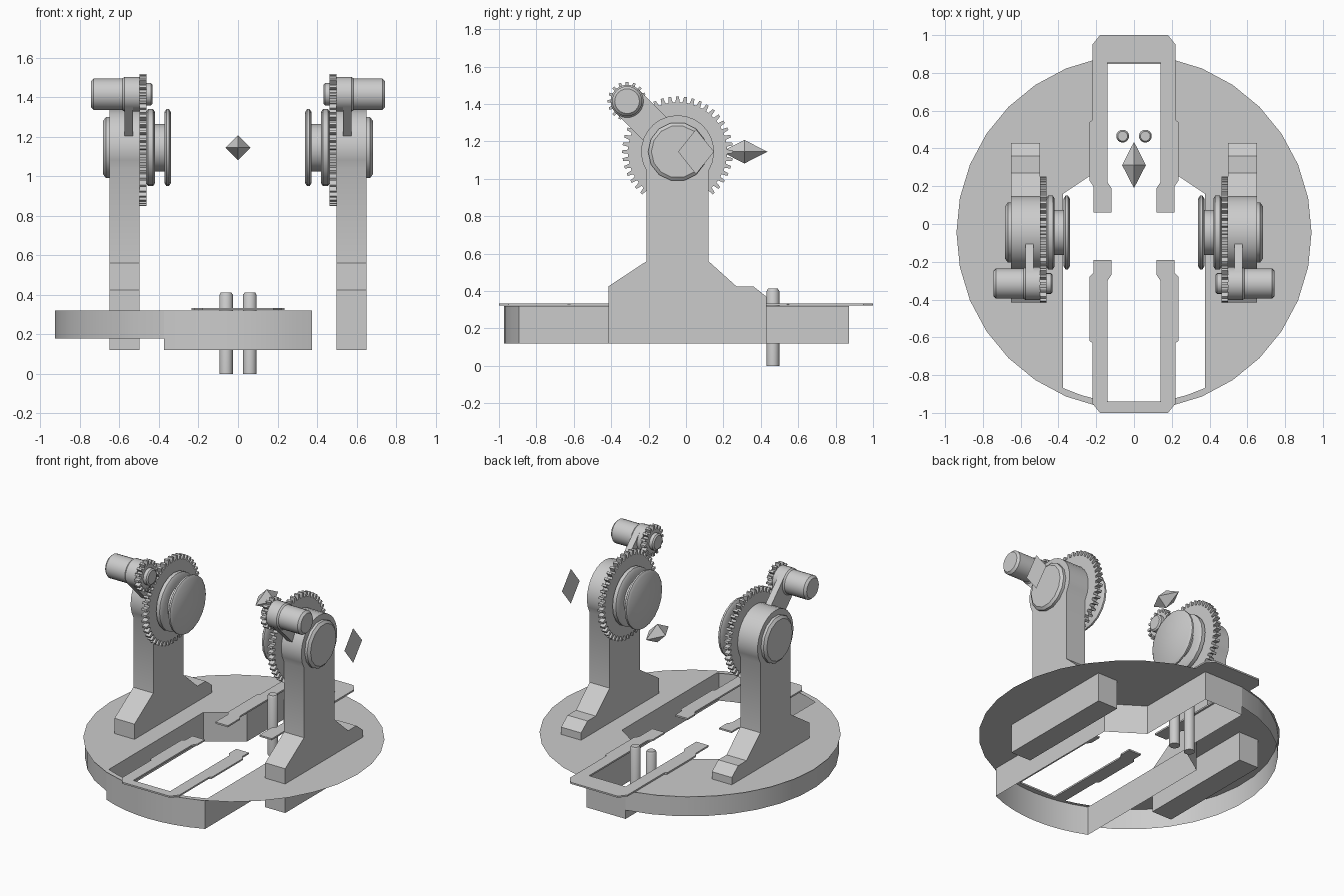
import bpy, bmesh, math
from math import sin, cos, pi, sqrt

if "Cube" in bpy.data.objects:
    bpy.data.objects.remove(bpy.data.objects["Cube"])

grey = bpy.data.materials.new("light grey")
grey.use_nodes = True
COLOR = (0.6, 0.6, 0.6, 1)
grey.diffuse_color = COLOR
grey.node_tree.nodes["Principled BSDF"].inputs["Base Color"].default_value = COLOR


def finish(name, bm, mirror=False, smooth=False, solid=True):
    if solid:
        bmesh.ops.recalc_face_normals(bm, faces=bm.faces)
    mesh = bpy.data.meshes.new(name)
    bm.to_mesh(mesh)
    bm.free()
    mesh.materials.append(grey)
    ob = bpy.data.objects.new(name, mesh)
    bpy.context.collection.objects.link(ob)
    if smooth:
        bpy.ops.object.select_all(action='DESELECT')
        ob.select_set(True)
        bpy.context.view_layer.objects.active = ob
        bpy.ops.object.shade_smooth_by_angle(angle=math.radians(35))
    if mirror:
        ob.modifiers.new("Mirror", 'MIRROR')
    return ob


def prism(name, pts, lo, hi, axis, **kw):
    """Extrude a 2D outline along x (pts are y, z) or z (pts are x, y)."""
    bm = bmesh.new()
    place = (lambda p: (lo, *p)) if axis == 'x' else (lambda p: (*p, lo))
    face = bm.faces.new([bm.verts.new(place(p)) for p in pts])
    out = bmesh.ops.extrude_face_region(bm, geom=[face])
    step = (hi - lo, 0, 0) if axis == 'x' else (0, 0, hi - lo)
    bmesh.ops.translate(bm, vec=step, verts=[v for v in out['geom'] if isinstance(v, bmesh.types.BMVert)])
    return finish(name, bm, **kw)


def lathe(name, profile, cy, cz, sides=24):
    """Turn (x, radius) pairs round an axis parallel to x; ends are capped."""
    bm = bmesh.new()
    rings = [[bm.verts.new((x, cy + r * cos(2 * pi * i / sides), cz + r * sin(2 * pi * i / sides)))
              for i in range(sides)] for x, r in profile]
    for a, b in zip(rings, rings[1:]):
        for i in range(sides):
            j = (i + 1) % sides
            bm.faces.new((a[i], a[j], b[j], b[i]))
    bm.faces.new(rings[0])
    bm.faces.new(rings[-1])
    return finish(name, bm, mirror=True, smooth=True)


def gear(name, cy, cz, root, tip, teeth, lo, hi):
    pts = []
    for i in range(teeth):
        for f, r in ((-.3, root), (-.17, tip), (.17, tip), (.3, root)):
            a = 2 * pi * (i + f) / teeth
            pts.append((cy + r * cos(a), cz + r * sin(a)))
    return prism(name, pts, lo, hi, 'x', mirror=True)


def sheet(name, pts, lo, hi, closed=False):
    """Upright wall that follows a path on the ground plan."""
    bm = bmesh.new()
    cols = [[bm.verts.new((x, y, z)) for z in (lo, hi)] for x, y in pts]
    pairs = list(zip(cols, cols[1:])) + ([(cols[-1], cols[0])] if closed else [])
    for a, b in pairs:
        bm.faces.new((a[0], b[0], b[1], a[1]))
    return finish(name, bm, smooth=True, solid=False)


# Base: thin round deck with a keyhole slot
CY, DECK, WALL, LOW = -0.045, 0.32, 0.928, 0.12
NECK, WIDE = 0.15, 0.375


def slot(r):
    right = [(WIDE, 0.16), (NECK, 0.31), (NECK, CY + sqrt(r * r - NECK ** 2))]
    left = [(-x, y) for x, y in reversed(right)]
    front = [(WIDE * k / 4, CY - sqrt(r * r - (WIDE * k / 4) ** 2)) for k in range(-4, 5)]
    return right + left + front


bm = bmesh.new()
outer = [(0.94 * cos(2 * pi * i / 32), CY + 0.94 * sin(2 * pi * i / 32)) for i in range(32)]
edges = []
for loop in (outer, slot(0.905)):
    vs = [bm.verts.new((x, y, DECK)) for x, y in loop]
    edges += [bm.edges.new((vs[i - 1], vs[i])) for i in range(len(vs))]
bmesh.ops.triangle_fill(bm, edges=edges, use_beauty=True, normal=(0, 0, 1))
bmesh.ops.dissolve_limit(bm, angle_limit=0.01, verts=bm.verts, edges=bm.edges)
for f in bm.faces:
    if f.normal.z < 0:
        f.normal_flip()
finish("base_deck", bm, solid=False)

sheet("slot_wall", slot(WALL), LOW, DECK, closed=True)
a0 = pi / 2 + math.asin(NECK / WALL)
a1 = 3 * pi / 2 - math.asin(WIDE / WALL)
arc = [a0 + (a1 - a0) * i / 14 for i in range(15)]
sheet("base_side_wall", [(WALL * cos(a), CY + WALL * sin(a)) for a in arc], 0.18, DECK)

# Flat fork plates lying on the deck
fork_back = [(.18, 1), (.22, .95), (.22, .55), (.235, .54), (.235, .23), (.215, .2),
             (.215, .06), (.12, .06), (.12, .19), (.14, .22), (.14, .855)]
fork_front = [(.18, -1), (.22, -.95), (.22, -.63), (.235, -.62), (.235, -.28), (.215, -.26),
              (.215, -.19), (.12, -.19), (.12, -.27), (.14, -.3), (.14, -.94)]
for name, half in (("back_fork_plate", fork_back), ("front_fork_plate", fork_front)):
    prism(name, half + [(-x, y) for x, y in reversed(half)], 0.323, 0.334, 'z')

# Two upright pins
bm = bmesh.new()
rings = []
for r, z in ((.034, 0), (.034, .4), (.026, .413)):
    rings.append([bm.verts.new((.06 + r * cos(pi * i / 8), .465 + r * sin(pi * i / 8), z)) for i in range(16)])
for a, b in zip(rings, rings[1:]):
    for i in range(16):
        bm.faces.new((a[i - 1], a[i], b[i], b[i - 1]))
bm.faces.new(rings[0])
bm.faces.new(rings[-1])
finish("pin", bm, mirror=True, smooth=True)

# Towers with rounded heads
HY, HZ, HEAD = -0.045, 1.145, 0.195
start = -math.acos(0.165 / HEAD)
head = [start + (pi - 2 * start) * i / 18 for i in range(19)]
outline = [(-.415, LOW), (.43, LOW), (.43, .37), (.36, .425), (.27, .425), (.12, .56)]
outline += [(HY + HEAD * cos(a), HZ + HEAD * sin(a)) for a in head]
outline += [(-.21, .56), (-.415, .425)]
prism("tower", outline, .498, .65, 'x', mirror=True, smooth=True)

# Hub, spool and large gear
lathe("hub_cap", [(.64, .158), (.668, .158), (.682, .14)], HY, HZ, 14)
gear("large_gear", HY, HZ, .265, .296, 44, .463, .498)
lathe("spool", [(.47, .16), (.462, .185), (.455, .195), (.43, .195), (.42, .18), (.42, .12), (.372, .12),
                (.372, .18), (.362, .195), (.35, .195), (.34, .18)], HY, HZ, 20)

# Motor, its arm and small gear
MY, MZ, MR = -0.315, 1.415, 0.088
lathe("motor", [(.498, MR), (.575, MR), (.585, .08), (.73, .08), (.745, .066)], MY, MZ)
gear("small_gear", MY, MZ, .078, .104, 16, .463, .498)
lathe("motor_shaft_end", [(.47, .056), (.44, .056), (.432, .046)], MY, MZ, 16)
length = math.hypot(HY - MY, HZ - MZ)
dy, dz = (HY - MY) / length * MR, (HZ - MZ) / length * MR
prism("motor_arm", [(MY - dz, MZ + dy), (HY - dz, HZ + dy), (HY + dz, HZ - dy), (MY + dz, MZ - dy)],
      .532, .575, 'x', mirror=True)

# Floating markers: a solid diamond and a flat one
bm = bmesh.new()
S = 0.063
mid = [bm.verts.new(p) for p in ((S, .312, HZ), (0, .312, HZ + S), (-S, .312, HZ), (0, .312, HZ - S))]
for tip in (.19, .435):
    t = bm.verts.new((0, tip, HZ))
    for i in range(4):
        bm.faces.new((mid[i - 1], mid[i], t))
finish("diamond_marker", bm)

bm = bmesh.new()
bm.faces.new([bm.verts.new((.84, y, z)) for y, z in
              ((-.042, HZ), (.053, HZ - .12), (.15, HZ), (.053, HZ + .12))])
finish("flat_diamond_marker", bm, solid=False)
